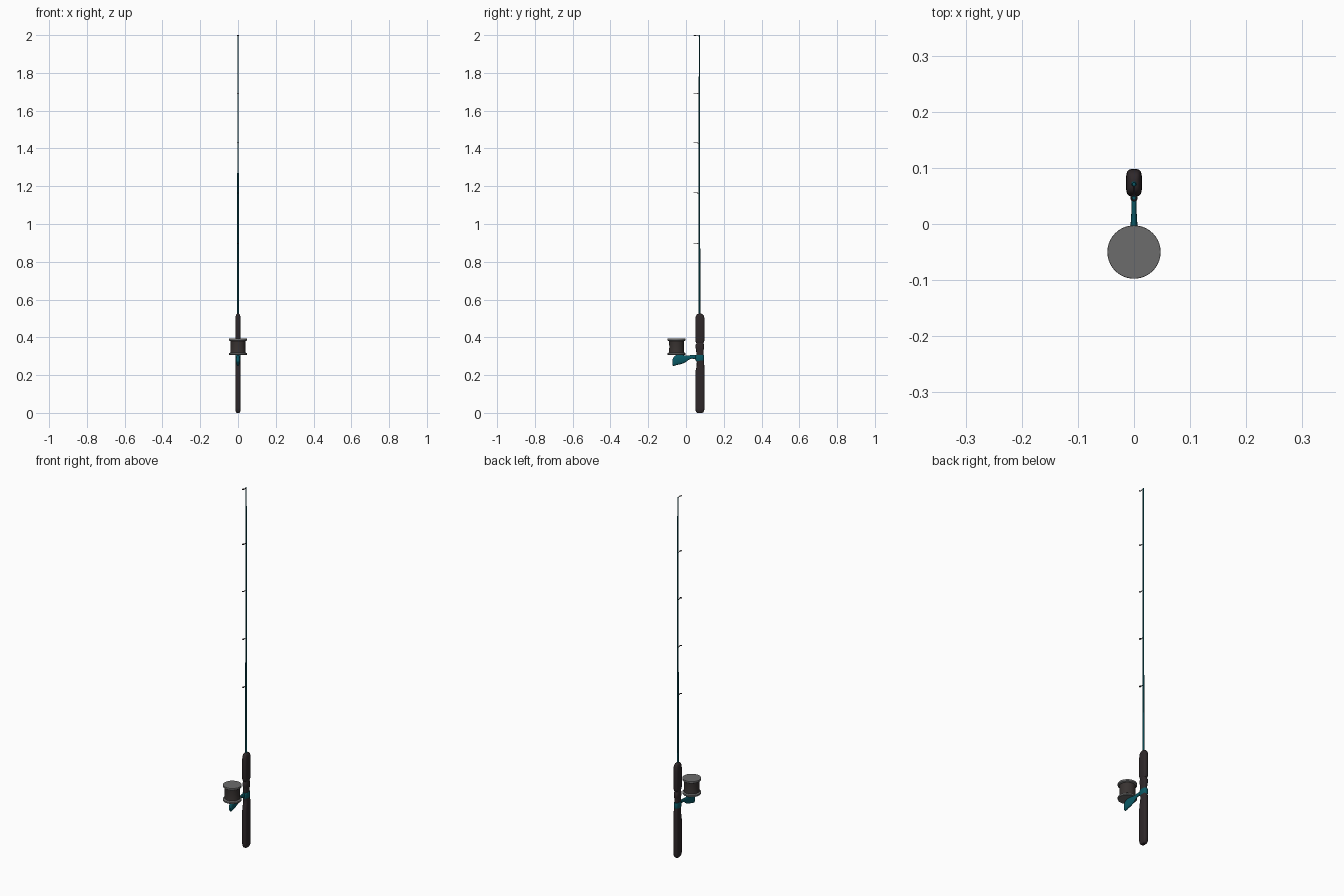
import bpy, bmesh, math

if "Cube" in bpy.data.objects:
    bpy.data.objects.remove(bpy.data.objects["Cube"])


def material(name, rgb):
    m = bpy.data.materials.new(name)
    m.diffuse_color = (*rgb, 1)
    m.use_nodes = True
    m.node_tree.nodes["Principled BSDF"].inputs["Base Color"].default_value = m.diffuse_color
    return m


GRIP = material("dark grip", (0.028, 0.021, 0.023))
TEAL = material("teal", (0.003, 0.10, 0.13))
GREY = material("grey metal", (0.15, 0.15, 0.15))
LINE = material("wound line", (0.040, 0.033, 0.031))


def finish(name, bm, mat, angle=40):
    bmesh.ops.recalc_face_normals(bm, faces=bm.faces)
    me = bpy.data.meshes.new(name)
    bm.to_mesh(me)
    bm.free()
    me.materials.append(mat)
    ob = bpy.data.objects.new(name, me)
    bpy.context.collection.objects.link(ob)
    bpy.ops.object.select_all(action='DESELECT')
    ob.select_set(True)
    bpy.context.view_layer.objects.active = ob
    bpy.ops.object.shade_smooth_by_angle(angle=math.radians(angle))
    return ob


def loft(name, sections, mat, axis='Z', n=24, power=2.0, angle=40):
    """Skin rounded sections (centre y, centre z, half x, half other) along Z or Y."""
    bm = bmesh.new()
    rings = []
    for cy, cz, a, b in sections:
        ring = []
        for i in range(n):
            t = math.tau * i / n
            c, s = math.cos(t), math.sin(t)
            u = a * math.copysign(abs(c) ** (2 / power), c)
            v = b * math.copysign(abs(s) ** (2 / power), s)
            ring.append(bm.verts.new((u, cy + v, cz) if axis == 'Z' else (u, cy, cz + v)))
        rings.append(ring)
    for r, q in zip(rings, rings[1:]):
        for i in range(n):
            j = (i + 1) % n
            bm.faces.new((r[i], r[j], q[j], q[i]))
    bm.faces.new(rings[0])
    bm.faces.new(rings[-1])
    return finish(name, bm, mat, angle)


def tube(name, pts, radius, mat, cyclic=False):
    cu = bpy.data.curves.new(name, 'CURVE')
    cu.dimensions = '3D'
    cu.bevel_depth = radius
    cu.bevel_resolution = 1
    cu.use_fill_caps = True
    sp = cu.splines.new('POLY')
    sp.points.add(len(pts) - 1)
    for p, co in zip(sp.points, pts):
        p.co = (*co, 1)
    sp.use_cyclic_u = cyclic
    cu.materials.append(mat)
    ob = bpy.data.objects.new(name, cu)
    bpy.context.collection.objects.link(ob)
    return ob


HY = 0.0735   # handle axis in y
RY = 0.071    # rod axis in y


def upright(name, prof, mat, y=HY, **kw):
    return loft(name, [(y + dy, z, a, b) for z, dy, a, b in prof], mat, **kw)


# Handle: rear grip, reel seat, fore grip
upright("rear_grip", [(0, 0, .008, .014), (.004, 0, .011, .019), (.012, 0, .0135, .0225),
                      (.025, 0, .0143, .0245), (.12, 0, .0143, .0245), (.20, 0, .0143, .0245),
                      (.225, .001, .0138, .0235), (.245, .003, .013, .0205),
                      (.265, .003, .0125, .0195), (.28, .001, .0125, .020)], GRIP, power=3.6)
upright("reel_seat", [(.275, 0, .0115, .019), (.32, 0, .0115, .019), (.335, 0, .0125, .020),
                      (.342, 0, .0135, .0225), (.36, 0, .0135, .0225), (.366, 0, .0115, .019),
                      (.38, 0, .0115, .019)], GRIP, power=3.2)
upright("fore_grip", [(.368, 0, .0105, .018), (.374, 0, .0125, .0215), (.385, 0, .0143, .0245),
                      (.485, 0, .0143, .0245), (.505, 0, .0135, .0235), (.515, 0, .0115, .0205),
                      (.522, 0, .009, .015), (.525, 0, .005, .007)], GRIP, power=3.6)

# Teal clamp around the seat
upright("reel_clamp", [(.276, 0, .0125, .0215), (.280, 0, .0138, .023), (.302, 0, .0138, .023),
                       (.307, 0, .0125, .0215)], TEAL, power=3)

# Reel arm swelling into a drooping body that meets the spool
loft("reel_arm", [(.060, .293, .007, .014), (.045, .296, .005, .011), (.03, .297, .0045, .0095),
                  (.015, .293, .005, .0115), (0, .287, .006, .017), (-.015, .284, .0075, .0215),
                  (-.03, .282, .009, .0245), (-.045, .281, .010, .0265), (-.058, .277, .010, .027),
                  (-.067, .271, .0085, .022), (-.072, .267, .004, .013)], TEAL, axis='Y', power=2.3)


# Spool, turned around its own axis
def disc(name, prof, mat):
    return loft(name, [(-.050, z, r, r) for z, r in prof], mat, n=40)


disc("spool_bottom_flange", [(.306, .0455), (.308, .0475), (.316, .0475), (.320, .041)], GREY)
disc("spool_line", [(.317, .0405), (.330, .039), (.350, .0385), (.370, .039), (.383, .0405)], LINE)
disc("spool_top_flange", [(.380, .041), (.384, .0475), (.391, .0475), (.393, .047)], GREY)

# Tapering rod
upright("rod", [(.52, 0, .005, .005), (1.02, 0, .0042, .0042), (2.0, 0, .0033, .0033)],
        TEAL, y=RY, n=12)

# Line guides: a thin leg ending in a flat ring
for k, z in enumerate((.898, 1.165, 1.43, 1.692, 1.998)):
    cy, r = .0465, .0048
    tube(f"guide_leg_{k + 1}", [(0, RY, z - .004), (0, .062, z - .001), (0, cy + r, z)], .0017, GRIP)
    tube(f"guide_ring_{k + 1}", [(r * math.cos(math.tau * i / 14), cy + r * math.sin(math.tau * i / 14), z)
                                 for i in range(14)], .0016, GRIP, cyclic=True)
